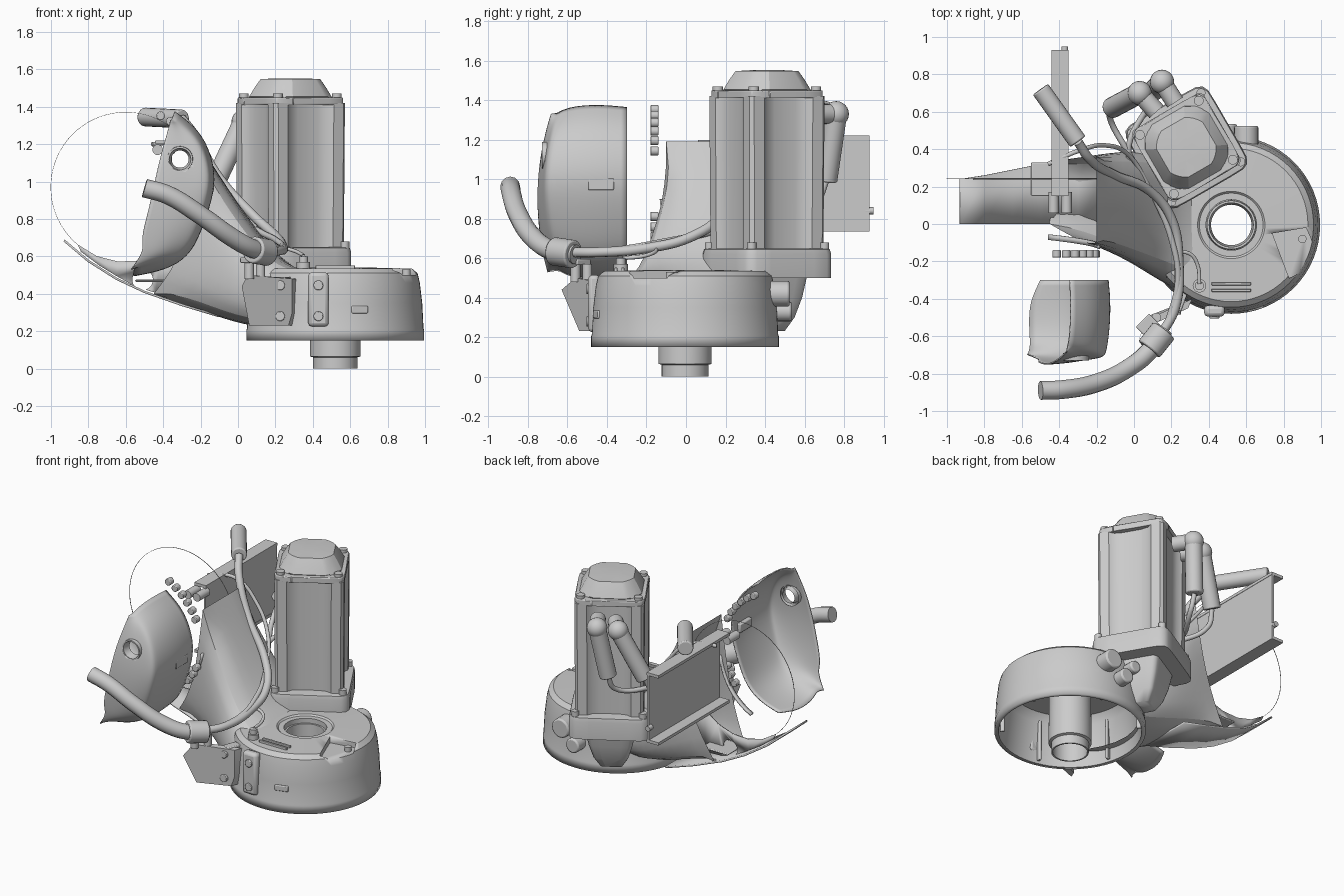
import bpy, bmesh, math
from mathutils import Vector, Matrix

if "Cube" in bpy.data.objects:
    bpy.data.objects.remove(bpy.data.objects["Cube"])

def finish(name, bm, angle=35):
    bmesh.ops.recalc_face_normals(bm, faces=bm.faces)
    me = bpy.data.meshes.new(name); bm.to_mesh(me); bm.free()
    ob = bpy.data.objects.new(name, me); bpy.context.collection.objects.link(ob)
    bpy.ops.object.select_all(action='DESELECT')
    ob.select_set(True); bpy.context.view_layer.objects.active = ob
    bpy.ops.object.shade_smooth_by_angle(angle=math.radians(angle))
    return ob

def loft(name, rows, closed=False, caps=False, angle=35):
    bm = bmesh.new()
    vs = [[bm.verts.new(p) for p in r] for r in rows]
    n = len(rows[0])
    for a, b in zip(vs, vs[1:]):
        for i in range(n if closed else n - 1):
            j = (i + 1) % n
            bm.faces.new((a[i], a[j], b[j], b[i]))
    if caps:
        bm.faces.new(vs[0]); bm.faces.new(vs[-1])
    return finish(name, bm, angle)

def lathe(name, prof, c, n=64):
    prof = prof + prof[:1]
    rows = [[(c[0] + r * math.cos(2 * math.pi * k / n), c[1] + r * math.sin(2 * math.pi * k / n), z)
             for k in range(n)] for r, z in prof]
    return loft(name, rows, True)

def cyl(name, p0, p1, r, n=20, bevel=0):
    p0, p1 = Vector(p0), Vector(p1); d = p1 - p0
    bm = bmesh.new()
    m = Matrix.Translation((p0 + p1) / 2) @ d.to_track_quat('Z', 'Y').to_matrix().to_4x4()
    bmesh.ops.create_cone(bm, cap_ends=True, segments=n, radius1=r, radius2=r, depth=d.length, matrix=m)
    return mod_bevel(finish(name, bm), bevel)

def mod_bevel(ob, w):
    if w:
        b = ob.modifiers.new('bevel', 'BEVEL'); b.width = w; b.segments = 2
    return ob

def box(name, c, s, rot=0, bevel=0.006):
    bm = bmesh.new()
    bmesh.ops.create_cube(bm, size=1, matrix=Matrix.Translation(c) @ Matrix.Rotation(math.radians(rot), 4, 'Z')
                          @ Matrix.Diagonal((*s, 1)))
    return mod_bevel(finish(name, bm), bevel)

def ball(name, c, r):
    bm = bmesh.new()
    bmesh.ops.create_uvsphere(bm, u_segments=20, v_segments=12, radius=r, matrix=Matrix.Translation(c))
    return finish(name, bm, 60)

def tube(name, pts, r):
    cu = bpy.data.curves.new(name, 'CURVE'); cu.dimensions = '3D'
    cu.bevel_depth = r; cu.bevel_resolution = 4; cu.use_fill_caps = True; cu.resolution_u = 8
    sp = cu.splines.new('BEZIER'); sp.bezier_points.add(len(pts) - 1)
    for b, p in zip(sp.bezier_points, pts):
        b.co = p; b.handle_left_type = b.handle_right_type = 'AUTO'
    ob = bpy.data.objects.new(name, cu); bpy.context.collection.objects.link(ob)
    return ob

def subsurf(ob, lv=2):
    s = ob.modifiers.new('sub', 'SUBSURF'); s.levels = s.render_levels = lv
    s.boundary_smooth = 'PRESERVE_CORNERS'

def solid(ob, t, off=0):
    s = ob.modifiers.new('solid', 'SOLIDIFY'); s.thickness = t; s.offset = off

def cut(ob, cutter):
    b = ob.modifiers.new('cut', 'BOOLEAN'); b.operation = 'DIFFERENCE'; b.object = cutter; b.solver = 'EXACT'
    cutter.hide_render = True; cutter.hide_viewport = True; cutter.display_type = 'WIRE'

# fan housing drum, hollow from below, with a pocket in its top
C = (0.52, -.005)
drum = lathe('fan_housing', [(.475, .15), (.475, .205), (.472, .215), (.465, .35), (.452, .46), (.44, .51), (.41, .535),
                             (.18, .54), (.17, .53), (.135, .53), (.135, .48), (.38, .48), (.42, .43), (.45, .15)], C)
cut(drum, loft('pocket_cutter', [[(.74, -.05, z), (.92, -.02, z), (1.0, -.2, z), (.83, -.29, z)] for z in (.5, .7)],
               True, True))
cyl('pocket_bolt', (.9, -.08, .49), (.9, -.08, .53), .022)
lathe('hub_shaft', [(.118, 0), (.118, .06), (.135, .065), (.135, .15), (.13, .5), (.118, .5), (.108, 0)], C, 48)
for k in range(6):
    a = k * math.pi / 3 + .3
    box('housing_inner_rib', (C[0] + .43 * math.cos(a), math.sin(a) * .43, .31), (.03, .02, .3), math.degrees(a))

# flared air duct from the housing to the round outlet
duct = loft('air_duct', [
    [(-.45, .33, .40), (-.47, .16, .39), (-.45, 0, .40), (-.26, -.11, .65), (-.2, -.1, 1.19), (-.2, .13, 1.19),
     (-.2, .36, 1.19), (-.28, .36, .7)],
    [(-.1, .37, .28), (-.12, .12, .28), (-.1, -.12, .28), (-.1, -.17, .5), (-.03, -.17, .9), (0, .12, .87),
     (0, .38, .9), (-.06, .4, .55)],
    [(.1, .37, .24), (-.02, .05, .24), (.1, -.27, .23), (.1, -.3, .4), (.18, -.25, .57), (.2, .1, .61),
     (.2, .35, .62), (.12, .4, .42)],
    [(.2, .34, .23), (.06, 0, .22), (.38, -.44, .22), (.36, -.44, .4), (.38, -.3, .53), (.3, 0, .53),
     (.35, .3, .53), (.25, .38, .4)]], True, angle=60)
crease = duct.data.attributes.new('crease_vert', 'FLOAT', 'POINT')
for i in (0, 2, 4, 6):
    crease.data[i].value = 1
subsurf(duct)

# lower tongue of the duct and the thin round outlet rim
tongue = [(-.93, .685, .24), (-.8, .575, .26), (-.65, .48, .29), (-.5, .41, .32), (-.3, .34, .35), (-.1, .28, .37)]
solid(loft('duct_tongue', [[(x, 0, z), (x, y, z)] for x, z, y in tongue]), .012)
OX, OZ, R, RY = -.6, .97, .4, .24
def arc(a, r): return OX + r * math.cos(math.radians(a)), OZ + r * math.sin(math.radians(a))
loft('outlet_rim', [[(arc(a, r)[0], y, arc(a, r)[1]) for r, y in
                     ((.4, RY), (.402, RY), (.402, RY + .004), (.4, RY + .004))] for a in range(0, 361, 5)], True)
low = [(-.84, .625), (-.74, .55), (-.65, .495), (-.55, .44), (-.44, .405), (-.32, .4), (-.22, .5), (-.17, .62)]
plate = loft('outlet_web', [[(arc(a, R)[0], RY, arc(a, R)[1]), (x, RY, z)]
                            for a, (x, z) in zip(range(-130, -9, 17), low)])
solid(plate, .01)
cut(plate, cyl('web_hole_cutter', (-.51, 0, .475), (-.51, .5, .475), .055, 32))
solid(loft('outlet_lip', [[(arc(a, .42)[0], y - .0008 * (a + 70), arc(a, .42)[1]) for y in (-.085, -.055)]
                          for a in range(-70, -9, 6)]), .012)
for a in list(range(24, 68, 8)) + [-38, -30, -22]:
    x, z = arc(a, .425)
    cyl('rim_bolt', (x, -.18, z), (x, -.14, z), .023, 16, bevel=.004)

# separate scoop cover with a round port
A = [(-.34, 1.37), (-.23, 1.29), (-.16, 1.18), (-.125, 1.04), (-.14, .91), (-.205, .72), (-.27, .6), (-.39, .53), (-.56, .5)]
B = [(-.36, 1.33), (-.375, 1.27), (-.405, 1.17), (-.43, 1.07), (-.455, .95), (-.485, .82), (-.52, .69), (-.5, .63), (-.57, .53)]
def scaled(s, y): return [(-.5 + (x + .5) * s, y + (.06 * (abs(z - .95) / .4) ** 2 if y < -.6 else 0), .95 + (z - .95) * s)
                          for x, z in A]
rows = [scaled(.98, -.3), scaled(1.01, -.42), scaled(1, -.55), scaled(.95, -.69), scaled(.91, -.715)]
rows[0][-1] = (-.5, -.3, .51)
for t, y in ((.35, -.73), (.7, -.745), (1, -.75)):
    rows.append([(a[0] + (b[0] - a[0]) * t, y + .06 * (abs(b[1] - .9) / .4) ** 2, a[2] + (b[1] - a[2]) * t)
                 for a, b in zip(rows[4], B)])
cover = loft('scoop_cover', rows, angle=60)
subsurf(cover); solid(cover, .008)
cut(cover, cyl('port_cutter', (-.31, -.85, 1.12), (-.31, -.6, 1.12), .062, 32))
loft('cover_port', [[(-.31 + r * math.cos(k * math.pi / 16), y, 1.12 + r * math.sin(k * math.pi / 16))
                     for k in range(33)] for r, y in ((.07, -.69), (.068, -.73), (.058, -.73), (.046, -.68))])
box('cover_clip', (-.145, -.43, .975), (.035, .13, .06))

# engine barrel: square block turned 30 degrees with corner posts and recessed faces
E, T = Vector((.28, .41)), math.radians(30)
def loc(u, v, z): return (E.x + u * math.cos(T) - v * math.sin(T), E.y + u * math.sin(T) + v * math.cos(T), z)
def quad(pts):
    out = []
    for k in range(4):
        c, s = math.cos(k * math.pi / 2), math.sin(k * math.pi / 2)
        out += [(u * c - v * s, u * s + v * c) for u, v in pts]
    return out
def prism(name, secs, bevel=0, angle=35):
    return mod_bevel(loft(name, [[loc(u * s, v * s, z) for u, v in quad(p)] for p, s, z in secs], True, True, angle), bevel)
post = [(.183, -.06), (.183, .06), (.193, .11), (.218, .14), (.218, .2), (.2, .218), (.14, .218), (.11, .193)]
rnd = [(.2, -.1), (.2, .1), (.198, .16), (.186, .186), (.16, .198), (.1, .2)]
prism('barrel', [(post, .99, .64), (post, 1.01, 1.42)])
prism('barrel_top_plate', [(rnd, 1.11, 1.41), (rnd, 1.11, 1.45)], .006)
disc = [(.2 * math.cos(a), .2 * math.sin(a)) for a in [math.radians(d) for d in (-26.6, 26.6, 36, 45, 54, 63.4)]]
prism('barrel_head', [(rnd, .9, 1.44), (disc, 1.1, 1.455), (disc, .95, 1.505), (disc, .8, 1.547), (disc, .4, 1.552)], angle=50)
prism('barrel_base', [(rnd, 1.28, .5), (rnd, 1.28, .62), (rnd, 1.25, .645), (rnd, 1.1, .65)], angle=50)
prism('crankcase', [(rnd, .35, .23), (rnd, .55, .3), (rnd, .7, .4), (rnd, .8, .51)], angle=60)
for u in (-.182, .182):
    for v in (-.182, .182):
        cyl('head_bolt', loc(u, v, 1.44), loc(u, v, 1.47), .026)
        cyl('base_bolt', loc(u * 1.17, v * 1.17, .63), loc(u * 1.17, v * 1.17, .68), .024)
cyl('case_boss', (.6, .40, .42), (.6, .525, .42), .065, bevel=.01)
cyl('drain_plug_lower', (.5, .42, .33), (.5, .535, .33), .05, bevel=.01)
cyl('drain_plug_upper', (.42, .42, .43), (.42, .52, .43), .04, bevel=.01)

# plug boots on the back of the barrel with their leads
for top, base, bot in (((.03, .70, 1.32), (.12, .6, 1.32), (-.12, .62, 1.0)),
                       ((.15, .76, 1.33), (.22, .65, 1.33), (.10, .71, .99))):
    t, b = Vector(top), Vector(bot)
    ball('plug_elbow', t, .065)
    cyl('plug_neck', base, t, .05)
    cyl('plug_boot', t, b, .056, bevel=.008)
    tube('plug_lead', [b, b + Vector((-.01, -.05, -.1)), (-.03, .38, .83), (.12, .12, .73), (.2, -.08, .69),
                       (.235, -.3, .65), (.17, -.56, .62)], .016)

# long cable: grip tube at the back, hose at the front
cyl('cable_grip', (-.5, .72, 1.345), (-.3, .44, 1.335), .05, bevel=.008)
tube('control_cable', [(-.3, .44, 1.335), (-.24, .35, 1.26), (-.1, .26, 1.02), (.08, .18, .82), (.2, .03, .71),
                       (.24, -.2, .65), (.22, -.45, .63), (.14, -.6, .63)], .025)
tube('side_lead', [(-.46, .32, 1.2), (-.3, .39, 1.2), (-.15, .42, 1.05), (-.02, .36, .87), (.1, .16, .75)], .012)
tube('front_hose', [(-.5, -.89, .965), (-.38, -.885, .93), (-.2, -.85, .82), (-.03, -.77, .7), (.08, -.68, .64),
                    (.16, -.56, .62)], .05)
cyl('hose_clamp', (.08, -.67, .635), (.16, -.57, .62), .072, 28, bevel=.008)
box('clamp_tab', (.08, -.55, .58), (.1, .1, .03), 45)
cyl('clamp_bolt', (.06, -.56, .48), (.06, -.56, .58), .025)
cyl('clamp_bolt', (.12, -.5, .48), (.12, -.5, .57), .025)

# duct support bracket, a channel rail running to the back
box('rail_web', (-.36, .54, .98), (.015, .78, .47), bevel=0)
for z in (.745, 1.21):
    box('rail_flange', (-.395, .54, z), (.09, .78, .02), bevel=0)
box('rail_tab', (-.45, .24, .47), (.2, .18, .012))
cyl('rail_bolt', (-.37, .91, .84), (-.37, .95, .84), .018)
for x in (-.43, -.36):
    cyl('rail_pin', (x, .06, 1.17), (x, .17, 1.17), .028)

# front mounting bracket and rib
brk = [(.02, -.63, .44), (.06, -.54, .23), (.27, -.46, .23), (.29, -.45, .3), (.29, -.45, .48), (.05, -.56, .5)]
loft('front_bracket', [brk, [(x + .02, y + .05, z) for x, y, z in brk]], True, True)
box('bracket_arm', (.24, -.41, .37), (.06, .1, .24), -20)
box('front_rib', (.43, -.465, .37), (.11, .06, .29), bevel=.02)
for x, y in ((.225, -.48), (.43, -.5)):
    for z in (.28, .445):
        cyl('bracket_screw', (x, y + .03, z), (x, y - .005, z), .026, bevel=.004)
box('front_tag', (.65, -.45, .315), (.09, .02, .04), 16)

# small fittings on the housing top
cyl('sensor_base', (.35, -.33, .53), (.35, -.33, .57), .036)
cyl('sensor_cap', (.35, -.33, .57), (.35, -.33, .6), .024)
tube('sensor_lead', [(.35, -.32, .6), (.34, -.22, .61), (.3, -.16, .63), (.22, -.15, .65)], .01)
for y in (-.355, -.32):
    box('top_slot_rail', (.52, y, .542), (.21, .015, .02), bevel=.003)
